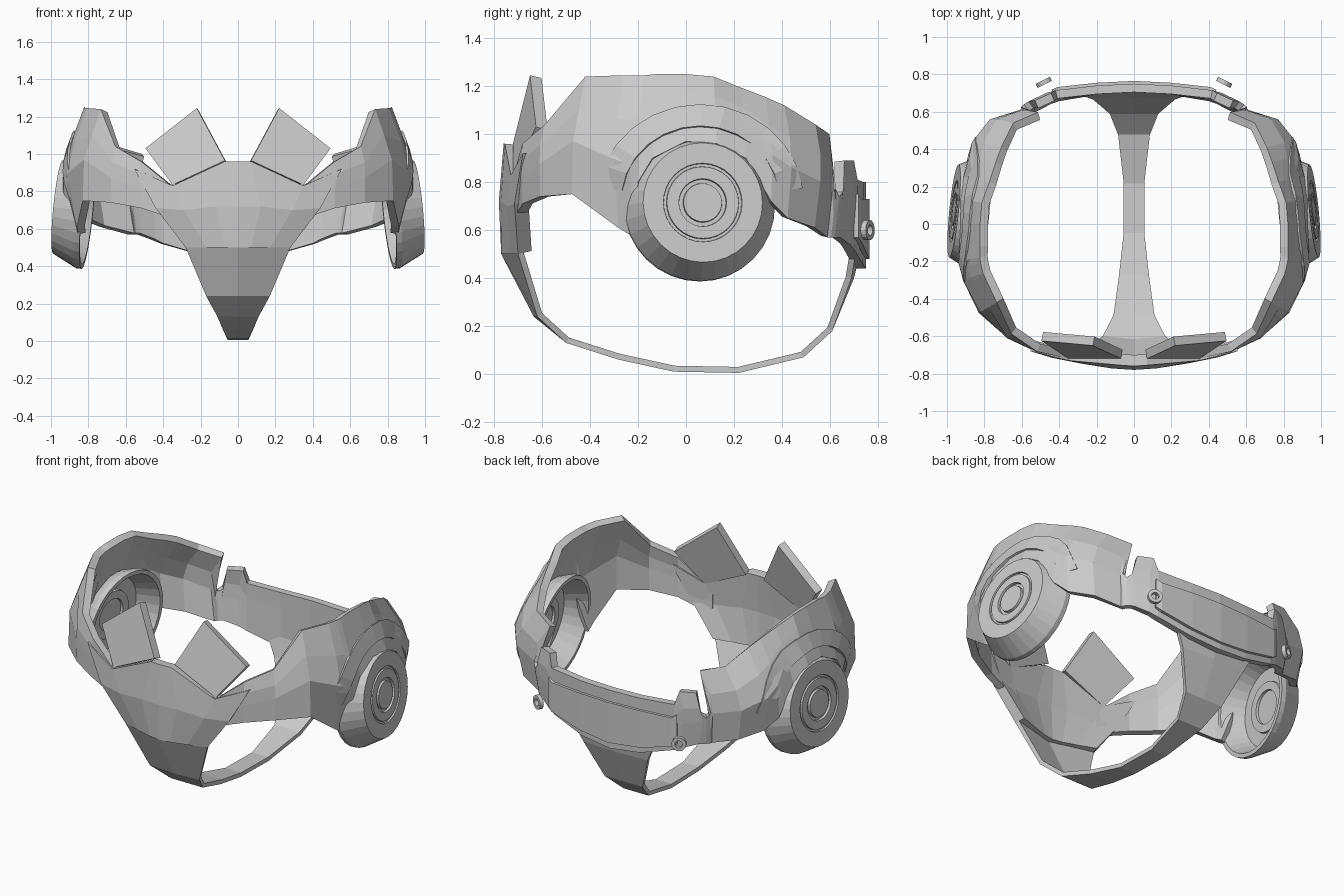
import bpy, bmesh, math
from mathutils import Vector, Matrix
from mathutils.bvhtree import BVHTree

if "Cube" in bpy.data.objects:
    bpy.data.objects.remove(bpy.data.objects["Cube"])

grey = bpy.data.materials.new("plain grey")
grey.use_nodes = True
tone = (0.6, 0.6, 0.6, 1)
grey.diffuse_color = tone
grey.node_tree.nodes["Principled BSDF"].inputs["Base Color"].default_value = tone


def make_object(name, verts, faces, mirror=True, thickness=0):
    mesh = bpy.data.meshes.new(name)
    mesh.from_pydata([tuple(v) for v in verts], [], faces)
    mesh.materials.append(grey)
    obj = bpy.data.objects.new(name, mesh)
    bpy.context.collection.objects.link(obj)
    if mirror:
        mod = obj.modifiers.new("Mirror", "MIRROR")
        mod.use_clip = True
    if thickness:
        mod = obj.modifiers.new("Solidify", "SOLIDIFY")
        mod.thickness = thickness
        mod.offset = -1
    return obj


def grid_faces(columns, rows):
    return [(i * rows + j, (i + 1) * rows + j, (i + 1) * rows + j + 1, i * rows + j + 1)
            for i in range(columns - 1) for j in range(rows - 1)]


def panel(name, columns, thickness, mirror=True):
    """Sheet through columns of points, thickened towards the inside."""
    verts = [p for column in columns for p in column]
    faces = grid_faces(len(columns), len(columns[0]))
    make_object(name, verts, faces, mirror, thickness)
    return verts, faces


def lathe(name, profile, centre, axis, segments=32):
    """Profile of (radius, height) spun about an axis, on both sides."""
    place = Matrix.Translation(centre) @ Vector(axis).to_track_quat("Z", "Y").to_matrix().to_4x4()
    verts, faces, n = [], [], len(profile)
    for s in range(segments):
        a = math.tau * s / segments
        verts += [place @ Vector((r * math.cos(a), r * math.sin(a), h)) for r, h in profile]
        t = (s + 1) % segments
        faces += [(s * n + k, s * n + k + 1, t * n + k + 1, t * n + k) for k in range(n - 1)]
    obj = make_object(name, verts, faces)
    bm = bmesh.new()
    bm.from_mesh(obj.data)
    bmesh.ops.remove_doubles(bm, verts=bm.verts, dist=0.0005)
    bmesh.ops.recalc_face_normals(bm, faces=bm.faces)
    bm.to_mesh(obj.data)
    bm.free()


def lean(x, y, z):
    """Tilt the belt inwards at its rims, most of all at the rear of the hips."""
    s = 1 - 0.4 * max(0, z - 0.95) - 0.5 * max(0, 0.75 - z) * x * x
    rear = 1.1 * max(0, y - 0.1) * max(0, z - 0.85)
    return Vector((x * s - rear, y * s, z))


# Belt: plan position, bottom and top height, from the front round to the back
belt_path = [
    (.30, -.725, .62, .84), (.37, -.715, .66, .84), (.52, -.685, .71, .96),
    (.68, -.61, .74, 1.04), (.83, -.475, .75, 1.24), (.915, -.30, .61, 1.245),
    (.93, -.235, .57, 1.245), (.935, -.20, .80, 1.245), (.935, -.14, .90, 1.25),
    (.935, 0, .97, 1.25), (.935, .13, .96, 1.24), (.92, .25, .90, 1.195),
    (.90, .36, .72, 1.155), (.87, .44, .65, 1.12), (.77, .56, .61, 1.04),
    (.61, .61, .57, 1.0), (.605, .625, .57, .77), (.59, .64, .57, .74),
    (.565, .655, .57, .76), (.555, .66, .57, .89), (.47, .70, .54, .89),
    (.42, .715, .52, .81), (.20, .74, .46, .80), (0, .75, .44, .80),
]
belt_columns = [[lean(x, y, low + (high - low) * t) for t in (0, .45, .72, 1)]
                for x, y, low, high in belt_path]
belt_surface = BVHTree.FromPolygons(*panel("belt", belt_columns, .045))

# Raised arch over each hip disc, laid on the belt
arch = []
for i in range(13):
    a = math.pi * (.96 - .92 * i / 12)
    column = []
    for wide, tall in ((.33, .31), (.43, .40)):
        start = Vector((2, .06 + wide * math.cos(a), .725 + tall * math.sin(a)))
        hit = belt_surface.ray_cast(start, Vector((-1, 0, 0)))[0]
        column.append(hit + Vector((.012, 0, 0)))
    arch.append(column)
panel("hip_arch", arch, .025)

# Hip discs: stepped face, deep sloped rim and hollow back
lathe("hip_disc",
      [(0, 0), (.08, 0), (.082, -.015), (.098, -.015), (.10, 0), (.15, 0), (.152, -.01),
       (.163, -.01), (.165, 0), (.25, 0), (.315, -.13), (.315, -.16), (.29, -.16),
       (.23, -.035), (.15, -.035), (.148, -.05), (.10, -.05), (.098, -.035), (0, -.035)],
      (.963, .07, .715), (1, .10, .1))

# Front plate with a notched top edge
panel("front_plate", [
    [(0, -.77, .5), (0, -.78, .72), (0, -.76, .96)],
    [(.07, -.762, .5), (.12, -.772, .72), (.07, -.755, .96)],
    [(.17, -.735, .5), (.29, -.745, .70), (.35, -.73, .83)],
    [(.28, -.70, .5), (.44, -.715, .71), (.555, -.68, .92)],
], .06)

# Tilted square flaps standing in the notches
panel("front_flap", [
    [(.07, -.72, .965), (.22, -.65, 1.245)],
    [(.35, -.72, .835), (.495, -.625, 1.03)],
], .05)

# Strap under the body: y, z, half width, sweep back of the edges
strap_path = [
    (-.77, .5, .28, .07), (-.635, .24, .17, .015), (-.50, .13, .11, 0), (-.28, .06, .08, 0),
    (-.05, .01, .055, 0), (.22, .005, .055, 0), (.49, .07, .085, 0), (.61, .18, .13, 0),
    (.70, .40, .22, -.01), (.73, .52, .28, -.02),
]
panel("under_strap", [[(-w, y + d, z), (0, y, z), (w, y + d, z)] for y, z, w, d in strap_path],
      .025, mirror=False)

# Raised plate across the back
panel("back_plate", [[(x, y, low), (x, y, high)] for x, y, low, high in
                     ((.44, .718, .57, .75), (.41, .732, .55, .73),
                      (.20, .755, .50, .73), (0, .765, .48, .73))], .02)

# Small fastening rings at the back
lathe("back_ring", [(.022, -.012), (.022, .012), (.042, .012), (.042, -.012), (.022, -.012)],
      (.482, .757, .60), (.45, .9, 0), 16)
